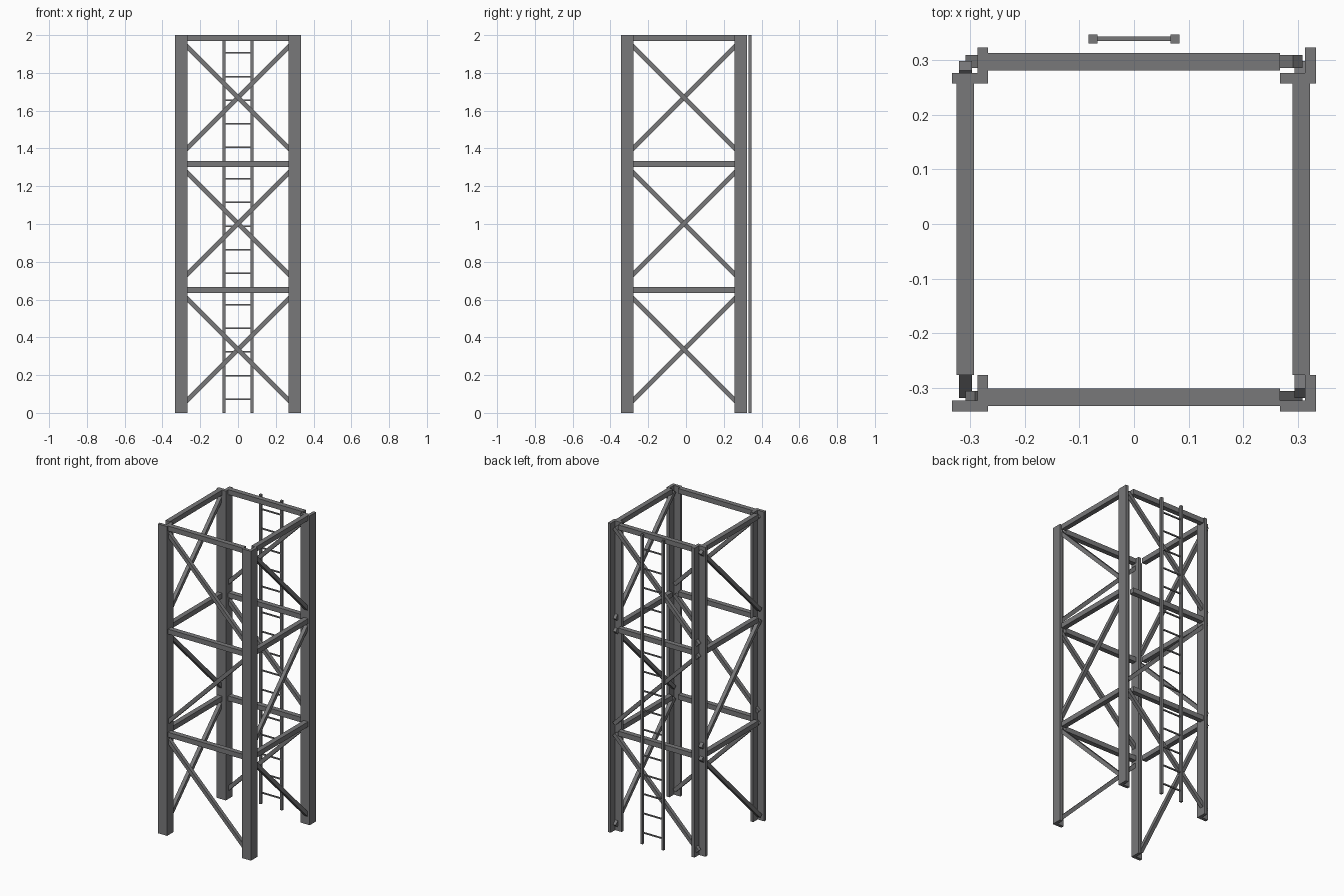
import bpy
import bmesh
from mathutils import Vector

if "Cube" in bpy.data.objects:
    bpy.data.objects.remove(bpy.data.objects["Cube"], do_unlink=True)

STEEL = (0.19, 0.19, 0.195, 1.0)
steel = bpy.data.materials.new("steel_grey")
steel.use_nodes = True
steel.diffuse_color = STEEL
steel.node_tree.nodes["Principled BSDF"].inputs["Base Color"].default_value = STEEL

HALF = 0.3          # leg centre offset
Y_SHIFT = -0.01     # frame sits slightly forward of the ladder
LEVELS = 3
LEVEL_H = 2 / LEVELS
LEG, PLATE = 0.066, 0.02
BEAM, BRACE = 0.032, 0.024


def finish(name, bm):
    bmesh.ops.recalc_face_normals(bm, faces=bm.faces)
    mesh = bpy.data.meshes.new(name)
    bm.to_mesh(mesh)
    bm.free()
    mesh.materials.append(steel)
    obj = bpy.data.objects.new(name, mesh)
    bpy.context.collection.objects.link(obj)
    return obj


def bar(name, start, end, size):
    """Square bar between two points."""
    start, end = Vector(start), Vector(end)
    along = (end - start).normalized()
    guide = Vector((0, 0, 1)) if abs(along.z) < 0.9 else Vector((0, 1, 0))
    side = along.cross(guide).normalized() * size / 2
    up = side.cross(along)
    bm = bmesh.new()
    corners = (side + up, side - up, -side - up, -side + up)
    base = bm.faces.new([bm.verts.new(start + c) for c in corners])
    ext = bmesh.ops.extrude_face_region(bm, geom=[base])
    top = [v for v in ext["geom"] if isinstance(v, bmesh.types.BMVert)]
    bmesh.ops.translate(bm, vec=end - start, verts=top)
    return finish(name, bm)


def angle_leg(name, cx, cy):
    """Full-height L section, its corner towards +x and the front."""
    h, t = LEG / 2, PLATE
    profile = [(-h, -h), (h, -h), (h, h), (h - t, h), (h - t, t - h), (-h, t - h)]
    bm = bmesh.new()
    base = bm.faces.new([bm.verts.new((cx + x, cy + y, 0)) for x, y in profile])
    ext = bmesh.ops.extrude_face_region(bm, geom=[base])
    top = [v for v in ext["geom"] if isinstance(v, bmesh.types.BMVert)]
    bmesh.ops.translate(bm, vec=(0, 0, 2), verts=top)
    return finish(name, bm)


# Legs
for y_name, sy in (("front", -1), ("back", 1)):
    for x_name, sx in (("right", -1), ("left", 1)):
        angle_leg(f"{y_name}_{x_name}_leg", sx * HALF, sy * HALF + Y_SHIFT)

# Each side: name, fixed axis, bar centre line, direction of the first brace
sides = (
    ("front", "y", -0.3175, -1),
    ("back", "y", 0.2975, 1),
    ("right", "x", -0.309, 1),
    ("left", "x", 0.306, -1),
)


def place(axis, offset, run, z):
    return (run, offset, z) if axis == "y" else (offset, run + Y_SHIFT, z)


# Horizontal beams and zigzag braces
inner = HALF - LEG / 2
for level in range(LEVELS):
    z_beam = (level + 1) * LEVEL_H - BEAM / 2
    z_mid = level * LEVEL_H + 0.336
    for side, axis, offset, first in sides:
        bar(f"{side}_beam_{level + 1}", place(axis, offset, -inner, z_beam),
            place(axis, offset, inner, z_beam), BEAM)
        rise = first if level % 2 == 0 else -first
        bar(f"{side}_brace_{level + 1}",
            place(axis, offset, -rise * HALF, z_mid - HALF),
            place(axis, offset, rise * HALF, z_mid + HALF), BRACE)

# Ladder on the back
LADDER_Y, RAIL_X = 0.339, 0.075
for name, sx in (("right", -1), ("left", 1)):
    x = sx * RAIL_X
    bar(f"ladder_{name}_rail", (x, LADDER_Y, 0), (x, LADDER_Y, 2), 0.016)
for level in range(LEVELS):
    for step in range(5):
        z = level * LEVEL_H + 0.0725 + step * 0.125
        bar(f"ladder_rung_{level * 5 + step + 1}",
            (-RAIL_X, LADDER_Y, z), (RAIL_X, LADDER_Y, z), 0.008)
